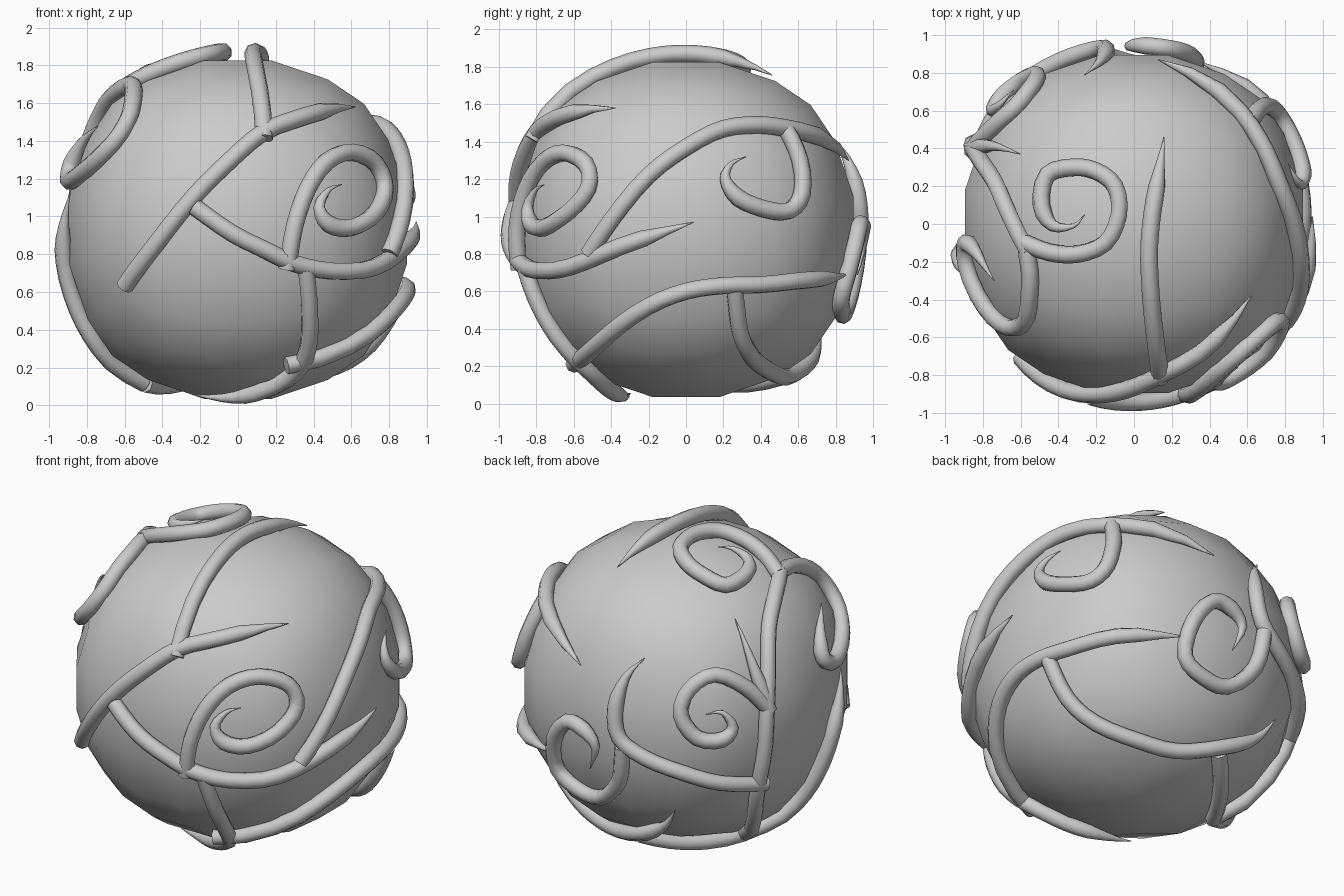
import bpy, bmesh
from math import sin, cos, radians, sqrt
from mathutils import Vector

if "Cube" in bpy.data.objects:
    bpy.data.objects.remove(bpy.data.objects["Cube"])

CENTRE = Vector((0, 0, 0.93))
TUBE = 0.047

# Viewing directions as (azimuth from the front towards +x, elevation, scale, v offset)
VIEWS = {"F": (0, 0, 1, -CENTRE.z), "R": (90, 0, 1, -CENTRE.z), "L": (-90, 0, 1, -CENTRE.z),
         "T": (0, 90, 1, 0), "B": (0, -90, 1, 0),
         "BL": (-145, 25, 1.04, -.04), "BR": (144, -29, 1.04, -.02)}


def bulge(d):
    """0 at the six axis directions, 1 along the edges of the rounded cube."""
    d = d.normalized()
    return min(1.0, (1 - max(abs(c) for c in d)) / 0.293)


def on_vine(d):
    return d.normalized() * (0.945 + 0.03 * bulge(d))


def on_ball(view, u, v):
    """Project a flat drawing point of one view onto the vine surface."""
    az, el, scale, dv = VIEWS[view]
    az, el = radians(az), radians(el)
    u, v = u * scale, v * scale + dv
    right = Vector((cos(az), sin(az), 0))
    out = Vector((sin(az) * cos(el), -cos(az) * cos(el), sin(el)))
    up = out.cross(right)
    r = 0.95
    for _ in range(6):
        w = sqrt(max(0.0, r * r - u * u - v * v))
        p = right * u + up * v + out * w
        r = on_vine(p).length
    return on_vine(p)


def catmull(p, steps=3):
    q = [2 * p[0] - p[1]] + p + [2 * p[-1] - p[-2]]
    res = []
    for a, b, c, d in zip(q, q[1:], q[2:], q[3:]):
        for k in range(steps):
            t = k / steps
            s = 0.5 * (2 * b + (c - a) * t + (2 * a - 5 * b + 4 * c - d) * t * t
                       + (3 * b - a - 3 * c + d) * t ** 3)
            res.append(on_vine(s))
    return res + [p[-1]]


def vine(name, *parts, taper=0.3):
    """Tapered tube on the ball; parts are (view, [(u, v), ...])."""
    pts = catmull([on_ball(view, u, v) for view, uvs in parts for u, v in uvs])
    dist = [0.0]
    for a, b in zip(pts[::-1], pts[-2::-1]):
        dist.append(dist[-1] + (a - b).length)
    dist.reverse()
    cu = bpy.data.curves.new(name, 'CURVE')
    cu.dimensions = '3D'
    cu.bevel_depth = TUBE
    cu.bevel_resolution = 2
    cu.use_fill_caps = True
    sp = cu.splines.new('POLY')
    sp.points.add(len(pts) - 1)
    for pt, co, d in zip(sp.points, pts, dist):
        pt.co = (*(co + CENTRE), 1)
        pt.radius = max(0.06, min(1.0, d / taper)) if taper else 1.0
    ob = bpy.data.objects.new(name, cu)
    bpy.context.collection.objects.link(ob)
    bpy.ops.object.select_all(action='DESELECT')
    ob.select_set(True)
    bpy.context.view_layer.objects.active = ob
    bpy.ops.object.convert(target='MESH')


# Ball: subdivided cube pushed out to a slightly boxy sphere
bm = bmesh.new()
bmesh.ops.create_cube(bm, size=2)
bmesh.ops.subdivide_edges(bm, edges=bm.edges[:], cuts=4, use_grid_fill=True)
for vert in bm.verts:
    vert.co = vert.co.normalized() * (0.927 + 0.025 * bulge(vert.co))
for f in bm.faces:
    f.smooth = True
me = bpy.data.meshes.new("ball")
bm.to_mesh(me)
bm.free()
ball = bpy.data.objects.new("ball", me)
ball.location = CENTRE
bpy.context.collection.objects.link(ball)

# Front vines
vine("front_main_vine", ("F", [(-.6, .63), (-.43, .86), (-.23, 1.11), (-.05, 1.29),
                               (.14, 1.45), (.35, 1.53), (.62, 1.58)]))
vine("front_cross_vine", ("F", [(-.23, 1.05), (-.03, .91), (.15, .82), (.3, .75), (.5, .71)]),
     ("R", [(-.62, .73), (-.35, .84), (.04, .97)]))
vine("front_spiral", ("F", [(.26, .72), (.3, .95), (.37, 1.15), (.47, 1.29), (.6, 1.34),
                            (.73, 1.28), (.78, 1.15), (.73, 1.02), (.6, .94), (.48, .96),
                            (.43, 1.05), (.48, 1.14), (.55, 1.17)]))
vine("front_lower_vine", ("F", [(.36, .72), (.38, .5), (.37, .3), (.3, .17)]),
     ("B", [(.15, .42), (-.02, .34), (-.23, .3)]))

# Top vine over the crown
vine("top_vine", ("T", [(.14, -.82), (.1, -.5), (.08, -.2), (.09, 0), (.12, .2), (.16, .46)]))

# Right side vines
vine("right_lower_vine", ("R", [(-.6, .21), (-.4, .38), (-.2, .52), (0, .6), (.2, .63),
                                (.4, .635), (.65, .66), (.86, .69)]))
vine("right_upper_vine", ("R", [(-.52, .8), (-.4, .98), (-.2, 1.22), (0, 1.37), (.2, 1.47),
                                (.4, 1.49), (.6, 1.46), (.87, 1.3)]))
vine("right_spiral", ("R", [(.54, 1.46), (.61, 1.3), (.62, 1.12), (.55, 1.03), (.42, 1.04),
                            (.28, 1.1), (.21, 1.2), (.24, 1.28), (.32, 1.32)]))
vine("under_vine", ("R", [(.26, .61), (.29, .38), (.36, .24)]),
     ("BR", [(-.02, -.35), (.2, -.4), (.45, -.37), (.65, -.31), (.76, -.2)]))

# Trunk climbing the back left, from the bottom to the crown
vine("bottom_link", ("BR", [(.44, -.4), (.47, -.58)]), ("BL", [(.34, -.87)]), taper=0)
vine("back_trunk", ("BL", [(.34, -.87), (.39, -.63), (.44, -.33), (.45, -.1),
                           (.455, .24), (.48, .43)]), ("T", [(-.56, -.15)]), taper=0)
vine("left_leaf_vine", ("BL", [(.34, -.87)]),
     ("L", [(.05, .3), (.1, .5), (.15, .75), (.22, .95), (.28, 1.12)]))
vine("top_spiral", ("T", [(-.58, -.1), (-.45, -.15), (-.3, -.16), (-.15, -.1), (-.08, .05),
                          (-.1, .2), (-.2, .28), (-.32, .3), (-.46, .26), (-.49, .1),
                          (-.43, -.01), (-.32, -.01), (-.26, .05)]))
vine("left_spiral", ("T", [(-.57, -.12), (-.55, -.3), (-.57, -.5), (-.66, -.55), (-.79, -.44),
                           (-.89, -.22), (-.89, -.1), (-.83, -.16), (-.74, -.3)]))

# Back spirals and leaves branching from the trunk
vine("back_stem", ("BL", [(.44, -.55), (.19, -.55), (-.03, -.49), (-.23, -.41), (-.37, -.3),
                          (-.39, -.13), (-.33, .04), (-.23, .14)]))
vine("back_low_spiral", ("BL", [(-.35, -.35), (-.37, -.54), (-.47, -.63), (-.6, -.58),
                                (-.71, -.47), (-.73, -.31), (-.66, -.21), (-.57, -.25),
                                (-.5, -.35), (-.53, -.47)]))
vine("back_high_spiral", ("BL", [(.45, -.13), (.33, -.02), (.16, .05), (.02, -.03),
                                 (-.03, -.17), (.06, -.3), (.2, -.31), (.26, -.24),
                                 (.2, -.16), (.11, -.17)]))
vine("back_leaf", ("BL", [(.46, -.15), (.37, .1), (.27, .36)]), taper=0.45)
